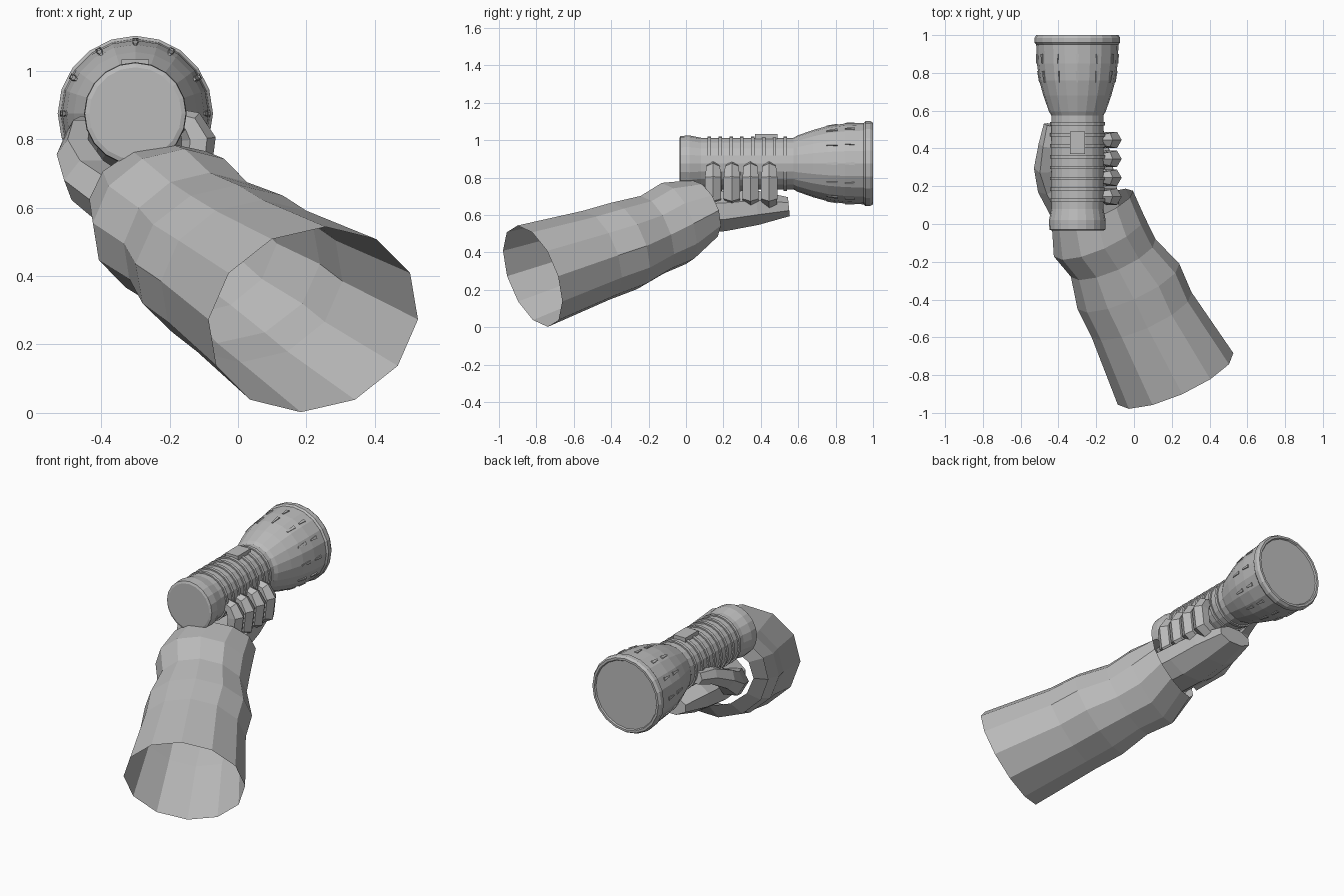
import bpy
import bmesh
from math import sin, cos, pi
from mathutils import Vector

cube = bpy.data.objects.get("Cube")
if cube:
    bpy.data.objects.remove(cube, do_unlink=True)

grey = bpy.data.materials.new("mid grey")
grey.use_nodes = True
COLOUR = (0.5, 0.5, 0.5, 1)
grey.diffuse_color = COLOUR
grey.node_tree.nodes["Principled BSDF"].inputs["Base Color"].default_value = COLOUR

UP = Vector((0, 0, 1))
AXIS = Vector((-0.3, 0, 0.875))    # torch centre line, running along y


def finish(name, bm):
    bmesh.ops.recalc_face_normals(bm, faces=bm.faces)
    mesh = bpy.data.meshes.new(name)
    bm.to_mesh(mesh)
    bm.free()
    mesh.materials.append(grey)
    obj = bpy.data.objects.new(name, mesh)
    bpy.context.collection.objects.link(obj)
    return obj


def loft(name, rings, sides, caps=True, phase=0):
    """Skin between rings given as (centre, half-width vector, half-height vector)."""
    bm = bmesh.new()
    loops = []
    for c, u, v in rings:
        angles = [2 * pi * i / sides + phase for i in range(sides)]
        loops.append([bm.verts.new(c + u * cos(a) + v * sin(a)) for a in angles])
    for a, b in zip(loops, loops[1:]):
        for i in range(sides):
            j = (i + 1) % sides
            bm.faces.new((a[i], a[j], b[j], b[i]))
    if caps:
        bm.faces.new(loops[0])
        bm.faces.new(loops[-1])
    return finish(name, bm)


def lathe(name, profile, sides=20):
    rings = [(AXIS + Vector((0, y, 0)), Vector((r, 0, 0)), Vector((0, 0, r)))
             for y, r in profile]
    return loft(name, rings, sides)


def limb(name, path, sides=6):
    """Tapered faceted tube through (x, y, z, radius) points."""
    pts = [Vector(p[:3]) for p in path]
    rings = []
    for i, p in enumerate(pts):
        d = (pts[min(i + 1, len(pts) - 1)] - pts[max(i - 1, 0)]).normalized()
        side = Vector((0, 1, 0)) if abs(d.y) < 0.5 else UP
        u = (side - d * side.dot(d)).normalized()
        rings.append((p, u * path[i][3], d.cross(u) * path[i][3]))
    return loft(name, rings, sides, phase=pi / 6)


def block(name, corners):
    bm = bmesh.new()
    verts = [bm.verts.new(c) for c in corners]
    bmesh.ops.convex_hull(bm, input=verts)
    return finish(name, bm)


# Torch body, flared head and lens
lathe("torch_body", [(-0.035, 0.135), (-0.03, 0.148), (0.02, 0.15), (0.08, 0.138),
                     (0.59, 0.138)])
lathe("torch_head", [(0.575, 0.138), (0.595, 0.15), (0.68, 0.18), (0.76, 0.202),
                     (0.85, 0.214), (0.955, 0.218)])
lathe("head_rim", [(0.95, 0.218), (0.96, 0.227), (0.985, 0.227), (1.0, 0.218),
                   (1.0, 0.205), (0.992, 0.2)])

# Grip rings
for i in range(8):
    y = 0.125 + i * 0.058
    lathe(f"grip_ring_{i + 1}", [(y - 0.009, 0.13), (y - 0.009, 0.146),
                                 (y + 0.009, 0.146), (y + 0.009, 0.13)])

# Switch on top of the body
block("switch", [(x, y, z) for x in (-0.34, -0.26) for y in (0.37, 0.49)
                 for z in (0.99, 1.032)])

# Small wedge ribs around the head
for i in range(12):
    a = 2 * pi * i / 12
    out, side = Vector((cos(a), 0, sin(a))), Vector((-sin(a), 0, cos(a)))
    for y0, y1, r0, r1 in ((0.75, 0.81, 0.203, 0.213), (0.85, 0.9, 0.218, 0.22)):
        block(f"head_rib_{i + 1}",
              [AXIS + out * r + side * s + Vector((0, y, 0))
               for y, top, w in ((y0, r0, 0.004), (y1, r1, 0.009))
               for r in (0.18, top) for s in (-w, w)])

# Sleeve: open tube tapering up to the cuff
run = Vector((-0.387, 0.868, 0.311)).normalized()
across = run.cross(UP).normalized()
rise = across.cross(run)
SLEEVE = [(0.22, -0.82, 0.273, 0.335, 0.285), (0.04, -0.48, 0.385, 0.29, 0.25),
          (-0.03, -0.33, 0.435, 0.295, 0.243), (-0.11, -0.18, 0.495, 0.245, 0.218),
          (-0.185, -0.065, 0.555, 0.262, 0.228), (-0.22, 0.08, 0.625, 0.235, 0.17)]
loft("sleeve", [(Vector((x, y, z)), across * w, rise * h) for x, y, z, w, h in SLEEVE],
     12, caps=False)

# Palm under the torch
PALM = [(-0.22, -0.02, 0.61, 0.17, 0.12), (-0.25, 0.2, 0.62, 0.17, 0.115),
        (-0.27, 0.38, 0.64, 0.155, 0.1), (-0.28, 0.55, 0.645, 0.11, 0.055)]
loft("palm", [(Vector((x, y, z)), Vector((w, 0, 0)), Vector((0, -0.1 * h, h)))
              for x, y, z, w, h in PALM], 8, phase=pi / 8)

# Four curled fingers
for i in range(4):
    y = 0.145 + i * 0.1
    limb(f"finger_{i + 1}", [(-0.2, y, 0.66, 0.045), (-0.125, y, 0.7, 0.05),
                             (-0.115, y, 0.8, 0.05), (-0.14, y, 0.845, 0.042),
                             (-0.185, y, 0.86, 0.03)])

# Thumb along the other side
limb("thumb", [(-0.36, 0.06, 0.62, 0.08), (-0.44, 0.2, 0.68, 0.075),
               (-0.47, 0.3, 0.755, 0.06), (-0.455, 0.42, 0.815, 0.05),
               (-0.44, 0.525, 0.835, 0.038)])
